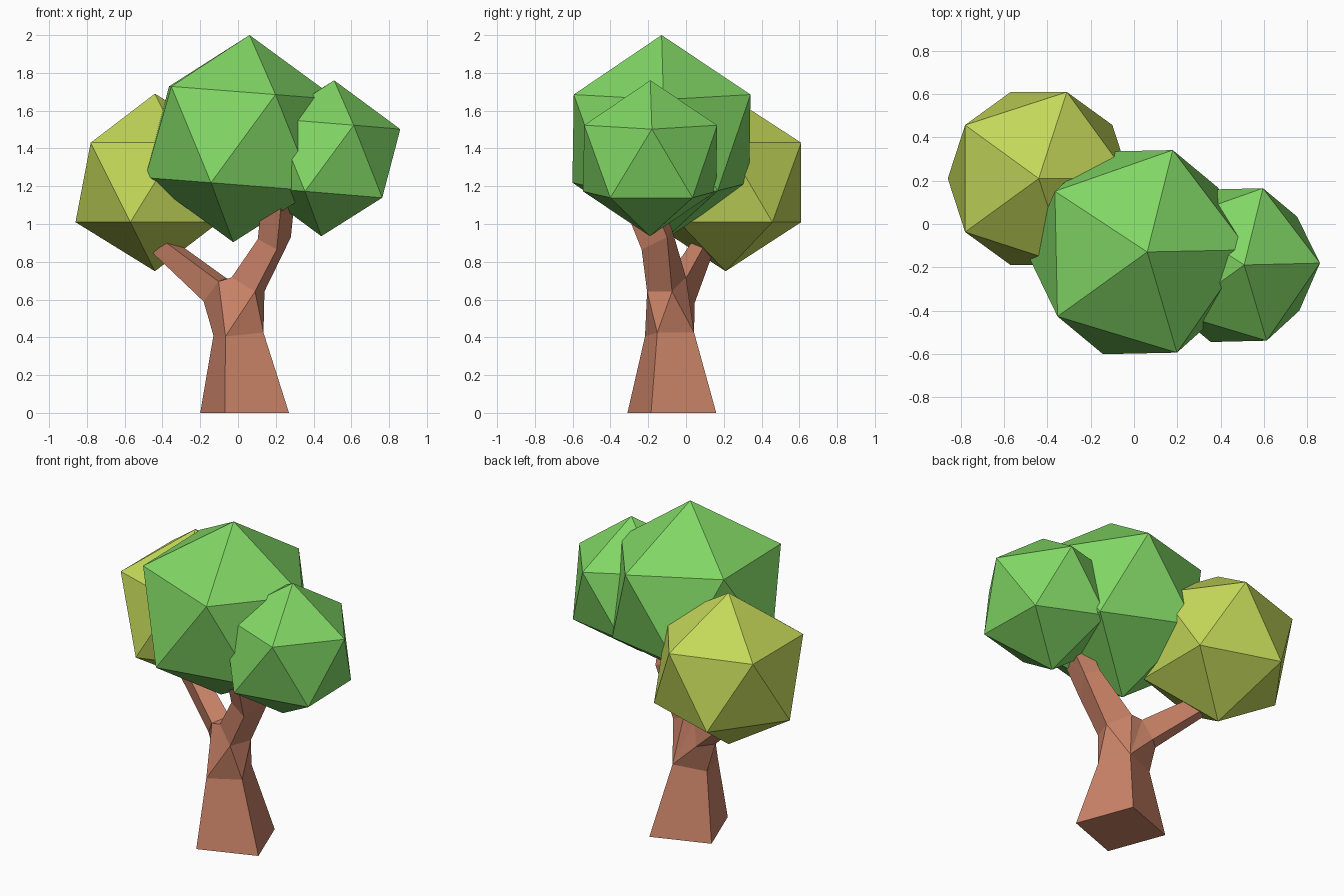
import bpy, bmesh
from math import radians

if "Cube" in bpy.data.objects:
    bpy.data.objects.remove(bpy.data.objects["Cube"])


def material(name, rgb):
    m = bpy.data.materials.new(name)
    m.diffuse_color = (*rgb, 1)
    m.use_nodes = True
    m.node_tree.nodes["Principled BSDF"].inputs["Base Color"].default_value = m.diffuse_color
    return m


bark = material("bark", (0.60, 0.23, 0.14))
green = material("leaf_green", (0.22, 0.68, 0.13))
yellow = material("leaf_yellow", (0.55, 0.68, 0.10))


# Foliage: plain icosahedra, the green ones tilted slightly
def foliage(name, loc, r, tilt, turn, mat):
    bpy.ops.mesh.primitive_ico_sphere_add(
        subdivisions=1, radius=r, location=loc,
        rotation=(0, radians(tilt), radians(turn)))
    o = bpy.context.object
    o.name = name
    o.data.materials.append(mat)


foliage("foliage_main", (0.018, -0.13, 1.452), 0.55, 4.5, 1.2, green)
foliage("foliage_right", (0.475, -0.19, 1.348), 0.414, 4.7, 1.4, green)
foliage("foliage_left", (-0.44, 0.21, 1.22), 0.47, 0, 0, yellow)

# Trunk: four-sided rings joined into one forked mesh
bm = bmesh.new()


def ring(*pts):
    return [bm.verts.new(p) for p in pts]


def shifted(src, d):
    return [bm.verts.new([a + b for a, b in zip(v.co, d)]) for v in src]


def loft(a, b):
    for i in range(4):
        j = (i + 1) % 4
        bm.faces.new((a[i], a[j], b[j], b[i]))


base = ring((-.07, -.31, 0), (.27, -.185, 0), (.14, .16, 0), (-.2, .035, 0))
neck = ring((-.066, -.217, .405), (.135, -.152, .425), (.063, .043, .425), (-.13, -.02, .41))
# Fork openings: left and right branch roots
left = ring((-.103, -.11, .696), (-.182, -.03, .59), (-.10, .045, .58), (-.06, 0, .712))
right = ring((.09, -.206, .643), (.14, -.074, .643), (.016, 0, .717), (-.034, -.13, .717))
# Branch ends run up into the foliage
left_end = ring((-.385, .03, .905), (-.45, .065, .845), (-.39, .14, .84), (-.335, .11, .91))
elbow = ring((.205, -.235, .865), (.28, -.10, .93), (.185, -.075, .975), (.105, -.215, .92))
right_end = shifted(elbow, (.025, -.10, .25))

loft(base, neck)
loft(left, left_end)
loft(right, elbow)
loft(elbow, right_end)
for cap in (base, left_end, right_end):
    bm.faces.new(cap)

# Faces of the fork between the neck and both branches
F, R, B, L = neck
p1, p2, p3, p4 = left
q1, q2, q3, q4 = right
for f in ((L, F, p1, p2), (F, q1, q4), (F, q4, p1), (F, R, q1), (R, q2, q1),
          (R, B, q2), (B, L, p2, p3), (B, p3, p4), (B, p4, q3), (B, q3, q2),
          (p1, q4, q3, p4)):
    bm.faces.new(f)
bmesh.ops.recalc_face_normals(bm, faces=bm.faces)
mesh = bpy.data.meshes.new("trunk")
bm.to_mesh(mesh)
bm.free()
mesh.materials.append(bark)
bpy.context.collection.objects.link(bpy.data.objects.new("trunk", mesh))
